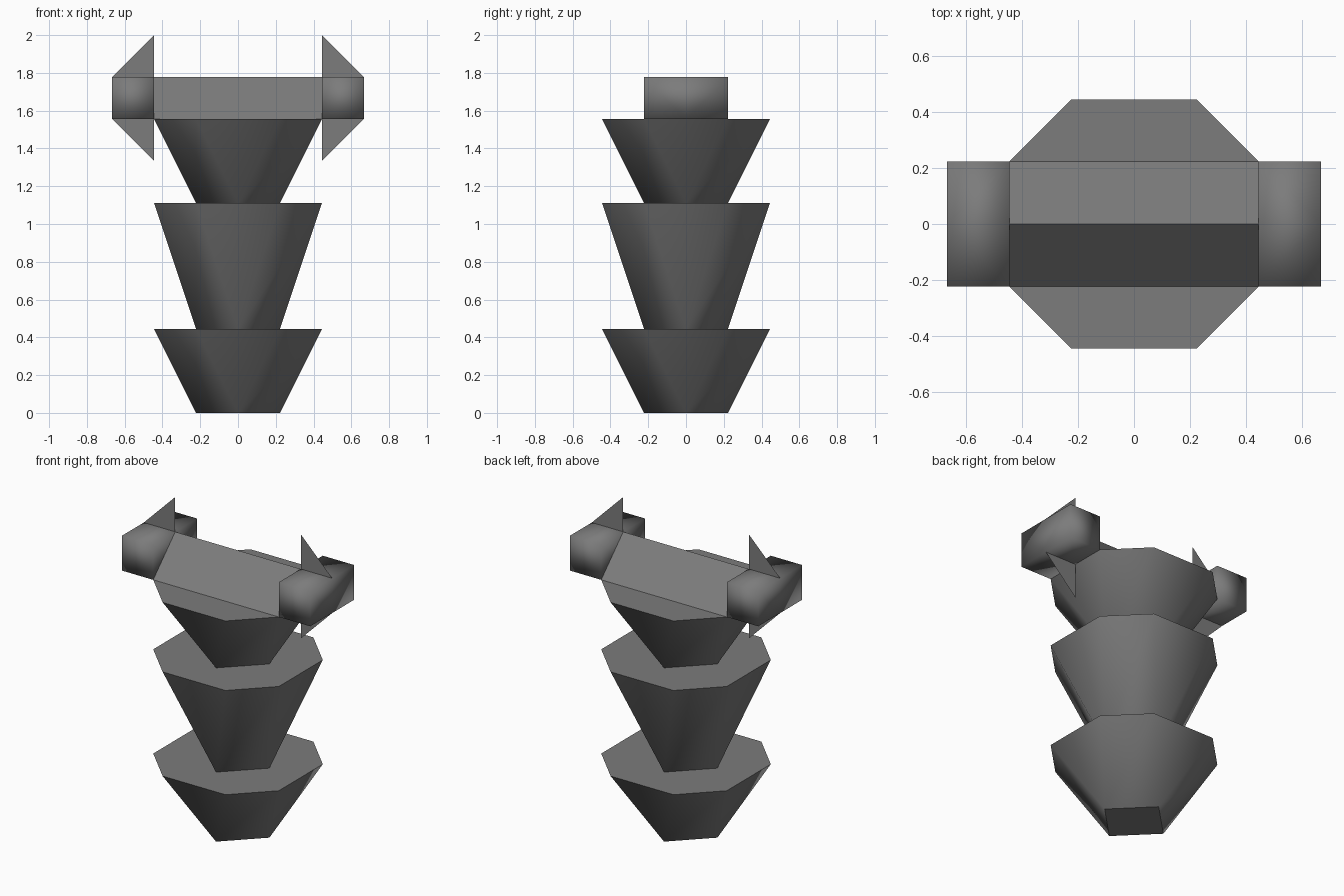
import bpy
import bmesh
import math

if "Cube" in bpy.data.objects:
    bpy.data.objects.remove(bpy.data.objects["Cube"])

U = 2 / 9  # the whole model sits on this grid

dark = bpy.data.materials.new("dark_grey")
dark.diffuse_color = (0.2, 0.2, 0.2, 1)
dark.use_nodes = True
dark.node_tree.nodes["Principled BSDF"].inputs["Base Color"].default_value = dark.diffuse_color


def make(name, bm, smooth=None):
    bmesh.ops.recalc_face_normals(bm, faces=bm.faces)
    mesh = bpy.data.meshes.new(name)
    bm.to_mesh(mesh)
    bm.free()
    mesh.materials.append(dark)
    obj = bpy.data.objects.new(name, mesh)
    bpy.context.collection.objects.link(obj)
    if smooth:
        bpy.ops.object.select_all(action='DESELECT')
        obj.select_set(True)
        bpy.context.view_layer.objects.active = obj
        bpy.ops.object.shade_smooth_by_angle(angle=math.radians(smooth))
    return obj


def tier(name, z0, z1):
    """Diamond foot flaring out to an eight-sided top."""
    bm = bmesh.new()
    low = [bm.verts.new((x * U, y * U, z0 * U))
           for x, y in ((0, -1), (1, 0), (0, 1), (-1, 0))]
    top = [bm.verts.new((x * U, y * U, z1 * U))
           for x, y in ((-1, -2), (1, -2), (2, -1), (2, 1),
                        (1, 2), (-1, 2), (-2, 1), (-2, -1))]
    bm.faces.new(low)
    bm.faces.new(top)
    for i in range(4):
        a, b = top[2 * i], top[2 * i + 1]
        c = top[(2 * i + 2) % 8]
        bm.faces.new((low[i], b, a))                   # straight side
        bm.faces.new((low[i], low[(i + 1) % 4], c, b))  # diagonal side
    return make(name, bm, smooth=50)


def prism(name, profile, x0, x1, open_middle=False, smooth=None):
    """Extrude a (y, z) profile along x, optionally without its y = 0 wall."""
    bm = bmesh.new()
    face = bm.faces.new([bm.verts.new((x0 * U, y * U, z * U)) for y, z in profile])
    ext = bmesh.ops.extrude_face_region(bm, geom=[face], use_keep_orig=True)
    verts = [g for g in ext["geom"] if isinstance(g, bmesh.types.BMVert)]
    bmesh.ops.translate(bm, vec=((x1 - x0) * U, 0, 0), verts=verts)
    if open_middle:
        bm.normal_update()
        wall = [f for f in bm.faces if all(abs(v.co.y) < 1e-6 for v in f.verts)]
        bmesh.ops.delete(bm, geom=wall, context='FACES')
    return make(name, bm, smooth)


# Stacked flaring trunk
tier("lower_tier", 0, 2)
tier("middle_tier", 2, 5)
tier("upper_tier", 5, 7)

# Ridged crossbar
prism("crossbar", [(-1, 7), (1, 7), (0, 8)], -2, 2)

# End blocks in two halves, with thin triangular fins above and below
for side, s in (("left", -1), ("right", 1)):
    for half, t in (("front", -1), ("back", 1)):
        prism(f"{side}_{half}_end_block", [(0, 7), (t, 7), (t, 8), (0, 8)],
              2 * s, 3 * s, open_middle=True, smooth=100)
    for level, base, tip in (("upper", 8, 9), ("lower", 7, 6)):
        bm = bmesh.new()
        bm.faces.new([bm.verts.new((s * x * U, 0, z * U))
                      for x, z in ((2, base), (3, base), (2, tip))])
        make(f"{side}_{level}_fin", bm)
